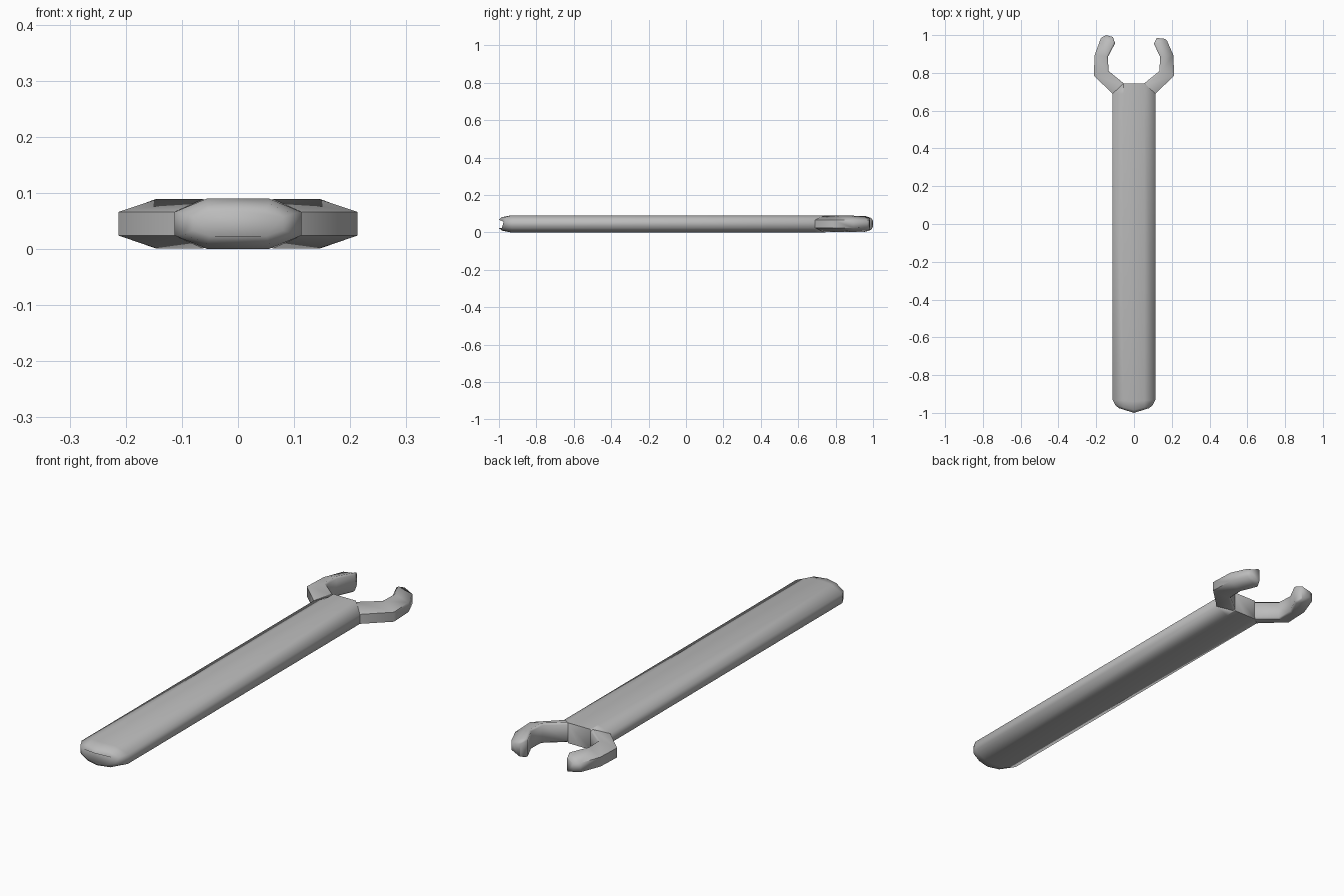
import bpy, bmesh, math

cube = bpy.data.objects.get("Cube")
if cube:
    bpy.data.objects.remove(cube, do_unlink=True)

MID = 0.045   # mid height of the tool

steel = bpy.data.materials.new("steel grey")
steel.use_nodes = True
grey = (0.5, 0.5, 0.5, 1)
steel.diffuse_color = grey
steel.node_tree.nodes["Principled BSDF"].inputs["Base Color"].default_value = grey


def loft(name, rings):
    """Skin a list of equal-length point rings and cap both ends."""
    bm = bmesh.new()
    loops = [[bm.verts.new(p) for p in ring] for ring in rings]
    for a, b in zip(loops, loops[1:]):
        for i in range(len(a)):
            j = (i + 1) % len(a)
            bm.faces.new((a[i], a[j], b[j], b[i]))
    bm.faces.new(loops[0])
    bm.faces.new(loops[-1])
    bmesh.ops.recalc_face_normals(bm, faces=bm.faces)
    mesh = bpy.data.meshes.new(name)
    bm.to_mesh(mesh)
    bm.free()
    mesh.materials.append(steel)
    obj = bpy.data.objects.new(name, mesh)
    bpy.context.collection.objects.link(obj)
    bpy.ops.object.select_all(action='DESELECT')
    obj.select_set(True)
    bpy.context.view_layer.objects.active = obj
    bpy.ops.object.shade_smooth_by_angle(angle=math.radians(70))
    return obj


def handle_ring(y, w, flat, h, side, bow=0):
    """Bevelled bar section; bow pushes its middle towards the front."""
    half = [(flat, h), (0, h), (-flat, h), (-w, side), (-w, -side)]
    pts = half + [(-flat, -h), (0, -h), (flat, -h), (w, -side), (w, side)]
    return [(x, y - bow * (1 - abs(x) / w), MID + z) for x, z in pts]


# Handle: rounded butt, long bar, then the throat between the jaws
loft("handle", [
    handle_ring(-0.975, 0.08, 0.05, 0.022, 0.012, 0.025),
    handle_ring(-0.96, 0.098, 0.055, 0.036, 0.018, 0.025),
    handle_ring(-0.93, 0.113, 0.055, 0.045, 0.021, 0.01),
    handle_ring(0.69, 0.113, 0.055, 0.045, 0.021),
    handle_ring(0.745, 0.056, 0.055, 0.045, 0.04),
])

# Jaw section: tall at the inner edge, tapering to the outer edge
SECTION = [(0, -0.037), (0, 0.037), (0.12, 0.044),
           (1, 0.021), (1, -0.021), (0.12, -0.044)]


def jaw(name, side, tip):
    # each station: inner x, y, outer x, y, height scale
    stations = [
        (0.055, 0.745, 0.113, 0.69, 1),
        (0.135, 0.81, 0.213, 0.785, 1),
        (0.138, 0.885, 0.208, 0.895, 1),
    ] + tip
    loft(name, [[(side * (ix + t * (ox - ix)), iy + t * (oy - iy), MID + z * s)
                 for t, z in SECTION] for ix, iy, ox, oy, s in stations])


jaw("right_jaw", -1, [(0.10, 0.957, 0.175, 0.985, 0.95),
                      (0.112, 0.99, 0.148, 1.0, 0.7)])
jaw("left_jaw", 1, [(0.105, 0.955, 0.175, 0.97, 0.95),
                    (0.12, 0.985, 0.165, 0.98, 0.7)])
